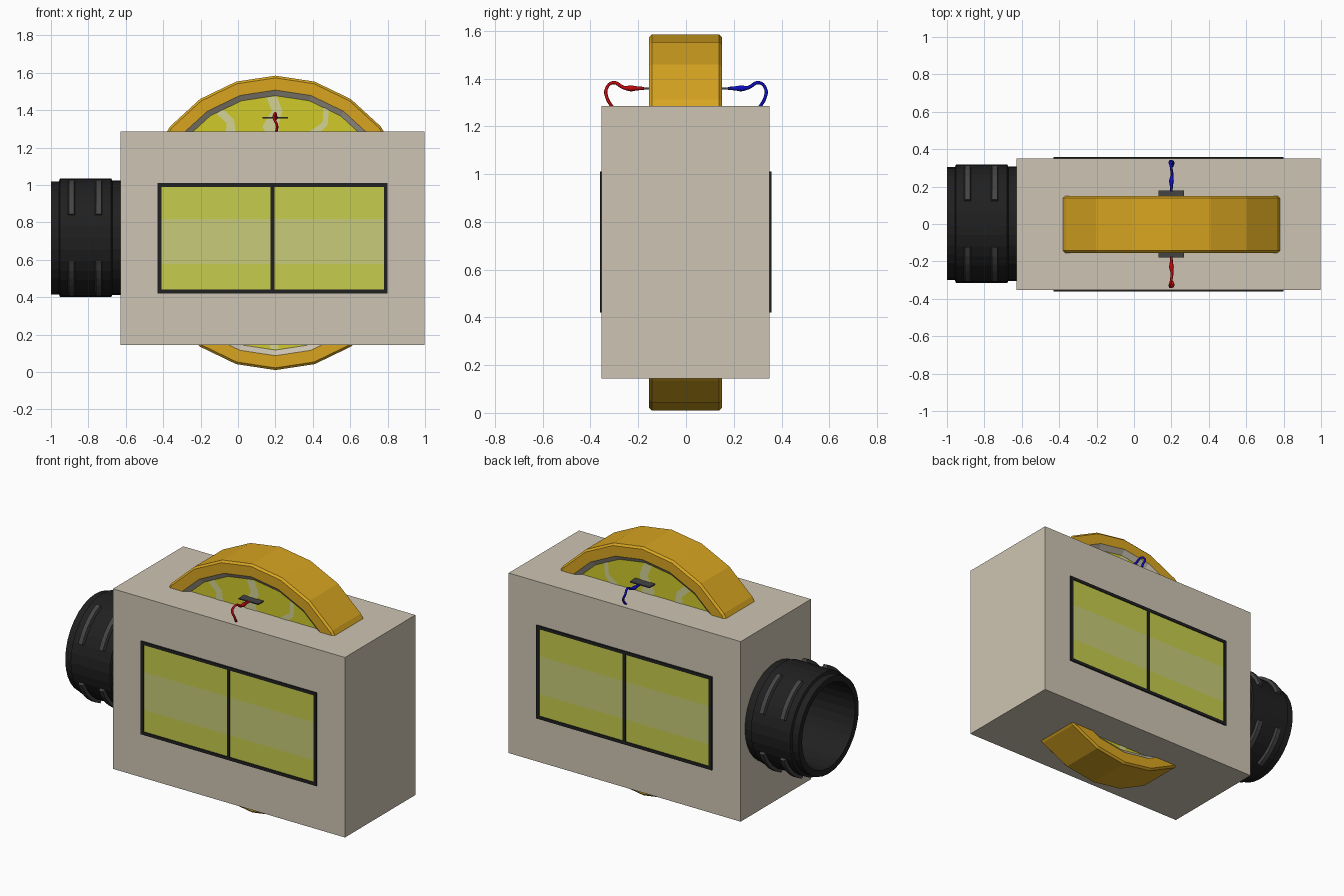
import bpy, bmesh, math
from mathutils import Vector

if "Cube" in bpy.data.objects:
    bpy.data.objects.remove(bpy.data.objects["Cube"])


def mat(name, r, g, b):
    m = bpy.data.materials.new(name)
    m.diffuse_color = [((c / 255 + 0.055) / 1.055) ** 2.4 if c > 10 else c / 255 / 12.92
                       for c in (r, g, b)] + [1]
    m.use_nodes = True
    m.node_tree.nodes["Principled BSDF"].inputs["Base Color"].default_value = m.diffuse_color
    return m


CREAM = mat("cream", 206, 197, 179)
GOLD = mat("gold", 216, 165, 33)
GREY = mat("dark grey", 68, 68, 68)
YELLOW = mat("disc yellow", 208, 202, 42)
PALE = mat("pale streak", 210, 212, 150)
BLACK = mat("black", 32, 32, 32)
GREEN = mat("window yellow green", 198, 205, 76)
HAZE = mat("window pale band", 199, 204, 120)
RED = mat("red", 190, 10, 14)
BLUE = mat("blue", 14, 14, 190)


def finish(name, bm, mats):
    bmesh.ops.recalc_face_normals(bm, faces=bm.faces)
    me = bpy.data.meshes.new(name)
    bm.to_mesh(me)
    bm.free()
    for m in mats:
        me.materials.append(m)
    ob = bpy.data.objects.new(name, me)
    bpy.context.collection.objects.link(ob)
    return ob


def box(name, x, y, z, m):
    bm = bmesh.new()
    bmesh.ops.create_cube(bm, size=1)
    for v in bm.verts:
        v.co = Vector([(a[0] + a[1]) / 2 + c * (a[1] - a[0]) for a, c in zip((x, y, z), v.co)])
    return finish(name, bm, [m])


def sweep(name, profile, n, place, mats, index=lambda i: 0, arc=None):
    """Turn a closed (radius, offset) profile around an axis, fully or over an arc."""
    bm = bmesh.new()
    a0, a1 = arc or (0, 2 * math.pi)
    count = n + 1 if arc else n
    rings = [[bm.verts.new(place(r, o, a0 + (a1 - a0) * k / n)) for r, o in profile]
             for k in range(count)]
    p = len(profile)
    for k in range(n):
        A, B = rings[k], rings[(k + 1) % count]
        for i in range(p):
            j = (i + 1) % p
            bm.faces.new((A[i], A[j], B[j], B[i])).material_index = index(i)
    if arc:
        bm.faces.new(rings[0])
        bm.faces.new(rings[-1])
    return finish(name, bm, mats)


# Main housing
box("housing", (-0.628, 0.997), (-0.354, 0.350), (0.145, 1.285), CREAM)

# Big wheel passing through the housing, slightly narrower than tall
CX, CZ, CY, SX = 0.2, 0.797, -0.002, 0.947


def wheel_place(r, o, t):
    return (CX + SX * r * math.sin(t), CY + o, CZ + r * math.cos(t))


half = [(0.775, 0.153), (0.71, 0.153), (0.68, 0.125)]
profile = [(0.787, -0.141), (0.787, 0.141)] + half + [(r, -o) for r, o in reversed(half)]
sweep("wheel_rim", profile, 22, wheel_place, [GOLD, CREAM], lambda i: 1 if i in (3, 4, 5) else 0)

# Disc inside the rim
bm = bmesh.new()
loops = [[bm.verts.new(wheel_place(0.685, o, 2 * math.pi * k / 22)) for k in range(22)]
         for o in (-0.125, 0.125)]
for lp in loops:
    bm.faces.new(lp)
for k in range(22):
    j = (k + 1) % 22
    bm.faces.new((loops[0][k], loops[0][j], loops[1][j], loops[1][k]))
finish("wheel_disc", bm, [YELLOW])

# Jagged pale streaks painted on both disc faces
bm = bmesh.new()
for side in (-1, 1):
    for k, deg in enumerate((-62, -27, -1, 26, 60, 118, 152, 181, 208, 242)):
        w = 0.016 + 0.007 * (k % 3)
        pts = []
        for r, off in ((0.1, 0), (0.4, 0.03), (0.52, -0.02), (0.6, 0.02), (0.675, -0.01)):
            ww = w * (1.5 if r == 0.52 else 1)
            pts.append([bm.verts.new(wheel_place(r, side * 0.128, math.radians(deg) + (off + s * ww) / r))
                        for s in (-1, 1)])
        for a, b in zip(pts, pts[1:]):
            bm.faces.new((a[0], a[1], b[1], b[0]))
finish("disc_streaks", bm, [PALE])

# Windows on both long sides: banded glass, frame bars and mullion
X0, X1, Z0, Z1, T = -0.43, 0.80, 0.42, 1.01, 0.02
for tag, ya, yb, yg in (("front", -0.361, -0.352, -0.357), ("back", 0.348, 0.358, 0.354)):
    y, g = (ya, yb), ((yg, yb) if tag == "front" else (ya, yg))
    for i, (a, b, m) in enumerate(((Z0 + T, 0.578, GREEN), (0.578, 0.818, HAZE), (0.818, Z1 - T, GREEN))):
        box(f"{tag}_glass_{i}", (X0 + T, X1 - T), g, (a, b), m)
    for i, a in enumerate((X0, 0.174, X1 - T)):
        box(f"{tag}_frame_upright_{i}", (a, a + T), y, (Z0, Z1), BLACK)
    for i, a in enumerate((Z0, Z1 - T)):
        box(f"{tag}_frame_rail_{i}", (X0, X1), y, (a, a + T), BLACK)

# Hollow pipe socket on the left end
def pipe_place(r, o, t):
    return (o, 0.002 + r * math.sin(t), 0.717 + r * math.cos(t))


sweep("pipe_socket", [(0.302, -1.0), (0.302, -0.957), (0.317, -0.952), (0.317, -0.678),
                      (0.306, -0.672), (0.306, -0.625), (0.265, -0.625), (0.265, -1.0)],
      32, pipe_place, [BLACK])
sweep("pipe_back_wall", [(0.001, -0.64), (0.28, -0.64), (0.28, -0.626), (0.001, -0.626)],
      32, pipe_place, [BLACK])

# Raised grip ribs in the four diagonal quadrants
for i, x in enumerate((-0.89, -0.745)):
    for q in range(4):
        mid = math.radians(45 + 90 * q)
        d = math.radians(22.5)
        sweep(f"pipe_rib_{i}_{q}", [(0.31, x - 0.02), (0.336, x - 0.014), (0.336, x + 0.014), (0.31, x + 0.02)],
              5, pipe_place, [GREY], arc=(mid - d, mid + d))


def wire(name, pts, radius, m):
    cu = bpy.data.curves.new(name, "CURVE")
    cu.dimensions = "3D"
    cu.bevel_depth = radius
    cu.bevel_resolution = 2
    cu.resolution_u = 6
    cu.use_fill_caps = True
    sp = cu.splines.new("BEZIER")
    sp.bezier_points.add(len(pts) - 1)
    for bp, p in zip(sp.bezier_points, pts):
        bp.co, bp.radius = p[:3], p[3]
        bp.handle_left_type = bp.handle_right_type = "AUTO"
    cu.materials.append(m)
    ob = bpy.data.objects.new(name, cu)
    bpy.context.collection.objects.link(ob)


# Terminals and looping wires, one per side
for name, s, m in (("red", -1, RED), ("blue", 1, BLUE)):
    y = sorted((s * 0.12, s * 0.180))
    box(f"{name}_terminal", (0.13, 0.268), y, (1.355, 1.362), GREY)
    path = [(0.2, 0.175, 1.359, 0.7), (0.2, 0.205, 1.359, 1.0), (0.2, 0.23, 1.359, 1.5),
            (0.203, 0.26, 1.362, 0.9), (0.198, 0.305, 1.383, 0.8), (0.192, 0.333, 1.358, 0.8),
            (0.208, 0.331, 1.32, 0.8), (0.203, 0.305, 1.275, 0.8)]
    wire(f"{name}_wire", [(a, s * b, c, r) for a, b, c, r in path], 0.0085, m)
